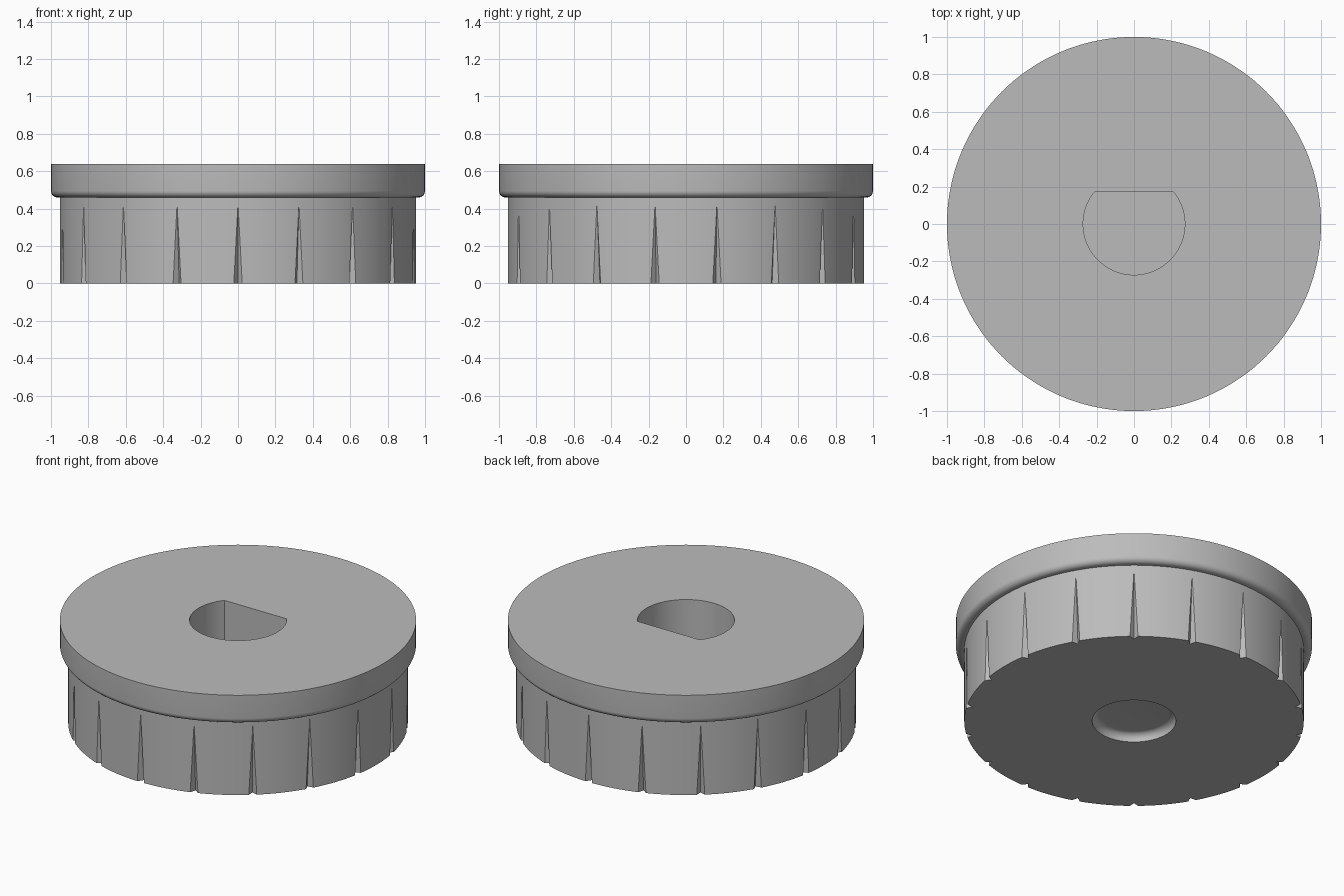
import bpy, bmesh
from math import sin, cos, pi, radians, sqrt, asin
from mathutils import Matrix, Vector

cube = bpy.data.objects.get("Cube")
if cube:
    bpy.data.objects.remove(cube)

SEG = 144
BODY_R, BODY_TOP, TOP = 0.953, 0.46, 0.64

grey = bpy.data.materials.new("mid_grey")
grey.use_nodes = True
grey.diffuse_color = (0.5, 0.5, 0.5, 1)
grey.node_tree.nodes["Principled BSDF"].inputs["Base Color"].default_value = (0.5, 0.5, 0.5, 1)


def finish(name, bm):
    bmesh.ops.recalc_face_normals(bm, faces=bm.faces)
    mesh = bpy.data.meshes.new(name)
    bm.to_mesh(mesh)
    bm.free()
    mesh.materials.append(grey)
    obj = bpy.data.objects.new(name, mesh)
    bpy.context.collection.objects.link(obj)
    return obj


def arc(cx, cz, r, a0, a1, n=8):
    angles = [radians(a0 + (a1 - a0) * i / n) for i in range(n + 1)]
    return [(cx + r * cos(a), cz + r * sin(a)) for a in angles]


# Knob: turned profile with a filleted recess below and a rounded rim
profile = [(0, 0.05)] + arc(0.195, 0.01, 0.04, 90, 0) + [(0.235, 0), (BODY_R, 0), (BODY_R, BODY_TOP)]
profile += arc(0.965, BODY_TOP + 0.035, 0.035, -90, 0) + [(1, TOP), (0, TOP)]
bm = bmesh.new()
verts = [bm.verts.new((r, 0, z)) for r, z in profile]
edges = [bm.edges.new(pair) for pair in zip(verts, verts[1:])]
bmesh.ops.spin(bm, geom=verts + edges, cent=(0, 0, 0), axis=(0, 0, 1),
               angle=2 * pi, steps=SEG, use_duplicate=False)
bmesh.ops.remove_doubles(bm, verts=bm.verts, dist=1e-4)
knob = finish("knob", bm)

# Grip notches: tapered wedges around the lower body
bm = bmesh.new()
for i in range(18):
    turn = Matrix.Rotation(radians(20 * i - 90), 4, 'Z')
    wedge = [(BODY_R, 0, 0.43), (BODY_R - 0.035, 0, -0.04),
             (BODY_R + 0.035, 0.05, -0.04), (BODY_R + 0.035, -0.05, -0.04)]
    corners = [bm.verts.new(turn @ Vector(p)) for p in wedge]
    bmesh.ops.convex_hull(bm, input=corners)
notches = finish("notch_cutter", bm)

# Shaft hole: D-shaped socket open at the top
HOLE_R, FLAT_Y, FLOOR = 0.272, 0.17, 0.13
start = asin(FLAT_Y / HOLE_R)
sweep = pi + 2 * start
bm = bmesh.new()
ring = [bm.verts.new((HOLE_R * cos(start - sweep * i / 64), HOLE_R * sin(start - sweep * i / 64), FLOOR))
        for i in range(65)]
face = bm.faces.new(ring)
walls = bmesh.ops.extrude_face_region(bm, geom=[face])["geom"]
bmesh.ops.translate(bm, vec=(0, 0, 0.6), verts=[v for v in walls if isinstance(v, bmesh.types.BMVert)])
socket = finish("socket_cutter", bm)

# Cut the notches and socket, then remove the cutters
bpy.context.view_layer.objects.active = knob
knob.select_set(True)
for cutter in (notches, socket):
    cutter.hide_render = True
    cut = knob.modifiers.new(cutter.name, 'BOOLEAN')
    cut.operation = 'DIFFERENCE'
    cut.solver = 'EXACT'
    cut.object = cutter
    bpy.ops.object.modifier_apply(modifier=cut.name)
    bpy.data.objects.remove(cutter)

bpy.ops.object.shade_smooth_by_angle(angle=radians(20))
